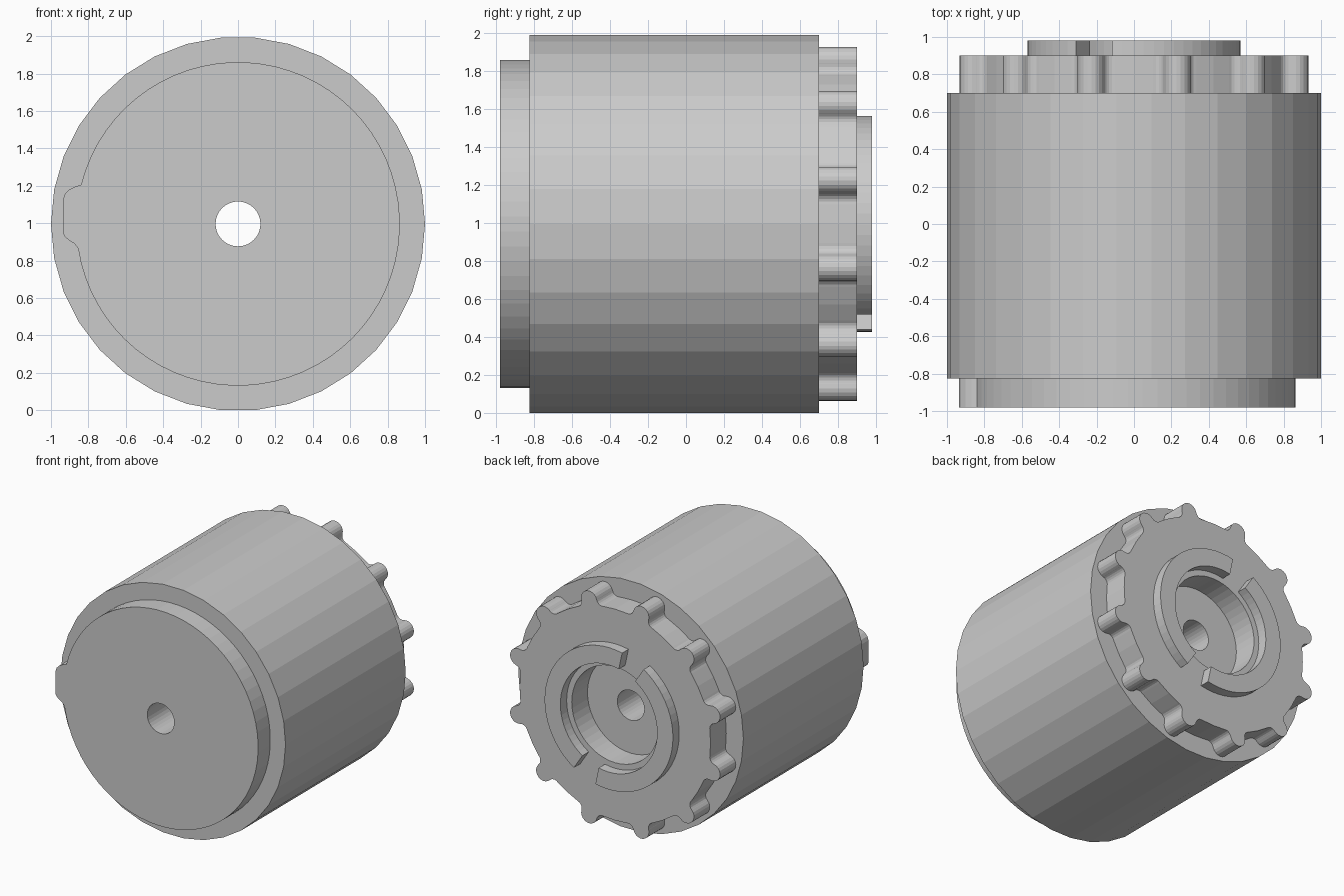
import bpy
from math import sin, cos, pi, radians, tau

if "Cube" in bpy.data.objects:
    bpy.data.objects.remove(bpy.data.objects["Cube"])

CZ = 0.996  # height of the axis


def circle(r, n, start=0.0):
    return [(r * cos(start + tau * i / n), r * sin(start + tau * i / n)) for i in range(n)]


def arc(r, a, b, n):
    return [(r * cos(radians(a + (b - a) * i / n)), r * sin(radians(a + (b - a) * i / n)))
            for i in range(n + 1)]


def plate(name, y0, y1, *loops):
    """Extrude closed x/z loops (inner loops become holes) from y0 to y1."""
    cu = bpy.data.curves.new(name, 'CURVE')
    cu.dimensions = '2D'
    cu.fill_mode = 'BOTH'
    cu.extrude = (y1 - y0) / 2
    for pts in loops:
        s = cu.splines.new('POLY')
        s.points.add(len(pts) - 1)
        for p, (x, z) in zip(s.points, pts):
            p.co = (x, z, 0, 1)
        s.use_cyclic_u = True
    ob = bpy.data.objects.new(name, cu)
    bpy.context.collection.objects.link(ob)
    ob.location = (0, (y0 + y1) / 2, CZ)
    ob.rotation_euler = (pi / 2, 0, 0)
    bpy.ops.object.select_all(action='DESELECT')
    ob.select_set(True)
    bpy.context.view_layer.objects.active = ob
    bpy.ops.object.convert(target='MESH')
    bpy.ops.object.shade_flat()
    return bpy.context.object


# Main drum, 34 flat sides, with the axle hole
hole = circle(0.12, 32)
plate("drum", -0.825, 0.70, circle(1.0, 34), hole)

# Front disc with a rounded key on the left edge
key = [(-0.87, 0.20), (-0.90, 0.185), (-0.925, 0.16), (-0.935, 0.13),
       (-0.935, -0.05), (-0.925, -0.07), (-0.90, -0.09), (-0.875, -0.105)]
plate("front_disc", -0.98, -0.825, arc(0.865, 188.6, 526.0, 64) + key, hole)

# Toothed wheel: one tooth outline (radial, tangential) repeated 12 times
half = [(0.893 + 0.07 * cos(t * pi / 10), 0.07 * sin(t * pi / 10)) for t in range(6)]
half += [(0.89 - 0.05 * sin(t * pi / 10), 0.12 - 0.05 * cos(t * pi / 10)) for t in range(6)]
tooth = [(r, -t) for r, t in reversed(half[1:])] + half
wheel = []
for i in range(12):
    a = radians(15 + 30 * i)
    wheel += [(r * cos(a) - t * sin(a), r * sin(a) + t * cos(a)) for r, t in tooth]
    wheel.append((0.848 * cos(a + pi / 12), 0.848 * sin(a + pi / 12)))
plate("toothed_wheel", 0.70, 0.90, wheel, circle(0.385, 48))

# Two raised collar arcs separated by opposite gaps
for name, a in (("collar_left", 123), ("collar_right", 303)):
    plate(name, 0.90, 0.98, arc(0.57, a, a + 159, 28) + arc(0.43, a + 159, a, 28))
